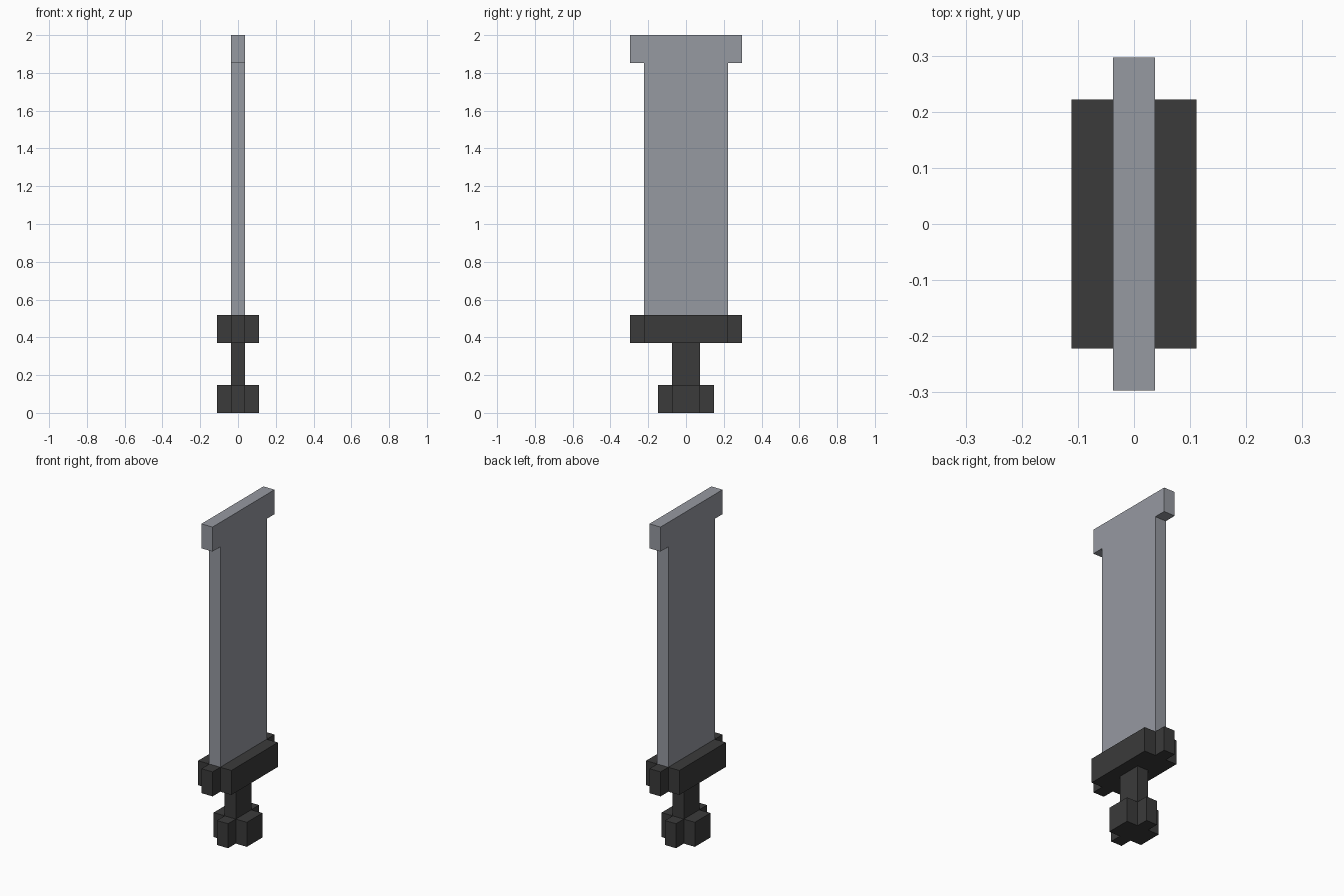
import bpy
import bmesh
from mathutils import Vector

U = 2 / 27  # one block of the grid the sword is built on

cube = bpy.data.objects.get("Cube")
if cube:
    bpy.data.objects.remove(cube, do_unlink=True)


def make_material(name, rgb):
    mat = bpy.data.materials.new(name)
    mat.use_nodes = True
    color = (*rgb, 1.0)
    mat.diffuse_color = color
    mat.node_tree.nodes["Principled BSDF"].inputs["Base Color"].default_value = color
    return mat


def prism(name, outline, offset, mat):
    """Extrude a closed outline (in blocks) along the offset vector."""
    bm = bmesh.new()
    face = bm.faces.new([bm.verts.new(Vector(p) * U) for p in outline])
    grown = bmesh.ops.extrude_face_region(bm, geom=[face])["geom"]
    verts = [v for v in grown if isinstance(v, bmesh.types.BMVert)]
    bmesh.ops.translate(bm, verts=verts, vec=Vector(offset) * U)
    bmesh.ops.recalc_face_normals(bm, faces=bm.faces)
    mesh = bpy.data.meshes.new(name)
    bm.to_mesh(mesh)
    bm.free()
    mesh.materials.append(mat)
    obj = bpy.data.objects.new(name, mesh)
    bpy.context.collection.objects.link(obj)
    return obj


def cross(name, wide_y, long_y, z, height, mat):
    """Block with a plus-shaped plan: a wide middle and a thin lengthwise arm."""
    quarter = [(1.5, wide_y), (0.5, wide_y), (0.5, long_y)]
    half = quarter + [(-x, y) for x, y in reversed(quarter)]
    plan = half + [(-x, -y) for x, y in half]
    return prism(name, [(x, y, z) for x, y in plan], (0, 0, height), mat)


steel = make_material("steel_grey", (0.305, 0.319, 0.356))
dark = make_material("dark_grey", (0.043, 0.043, 0.043))

# Handle parts, from the bottom up
cross("pommel", 1, 2, 0, 2, dark)
grip_plan = [(-0.5, -1, 2), (0.5, -1, 2), (0.5, 1, 2), (-0.5, 1, 2)]
prism("grip", grip_plan, (0, 0, 3), dark)
cross("guard", 3, 4, 5, 2, dark)

# Flat blade with a wider squared tip
side = [(3, 7), (3, 25), (4, 25), (4, 27)]
profile = side + [(-y, z) for y, z in reversed(side)]
prism("blade", [(-0.5, y, z) for y, z in profile], (1, 0, 0), steel)
